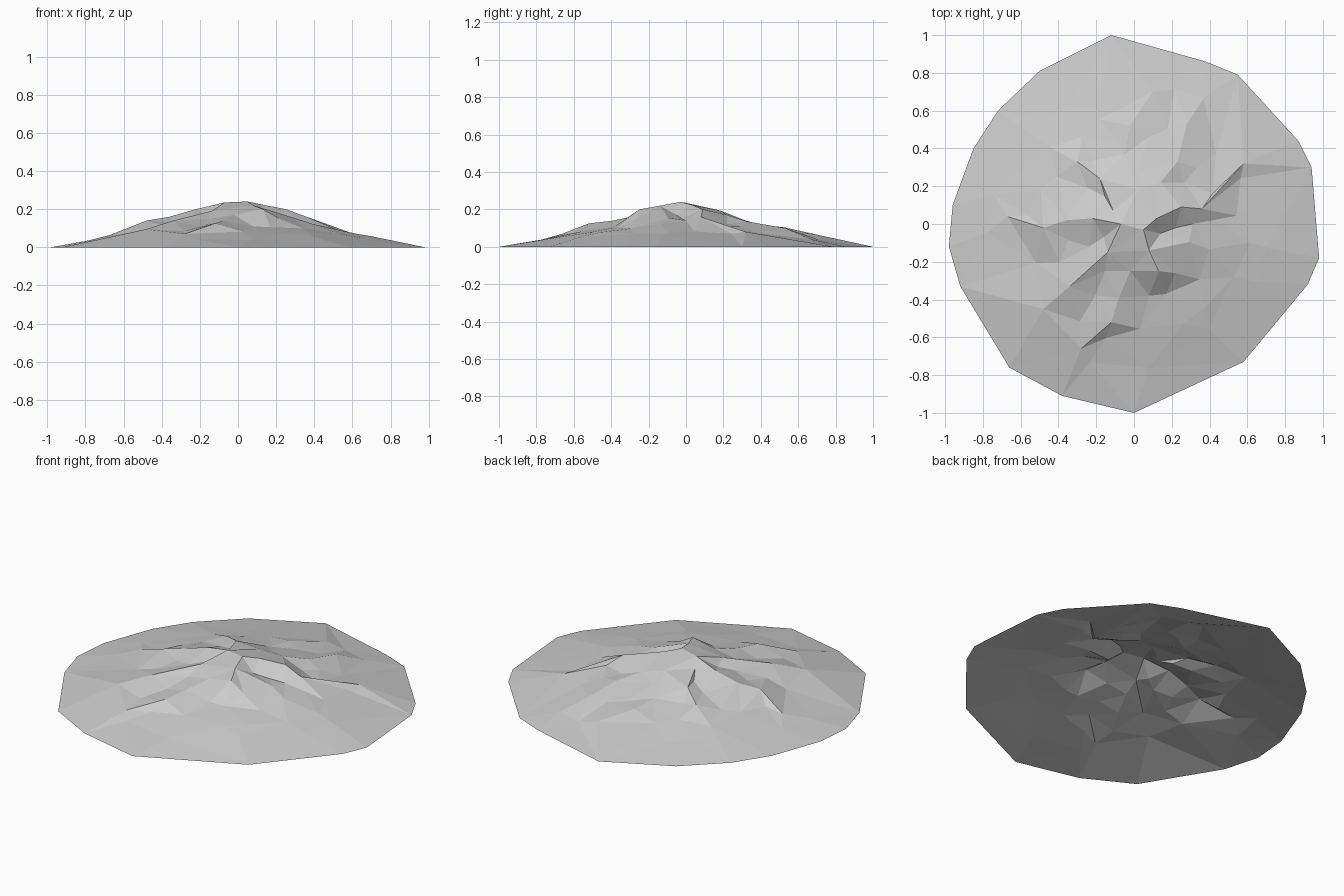
import bpy
import bmesh
import math
import random
from mathutils import Vector
from mathutils.geometry import delaunay_2d_cdt

random.seed(4)
default_cube = bpy.data.objects.get("Cube")
if default_cube:
    bpy.data.objects.remove(default_cube, do_unlink=True)

# Rim of the hill, seen from above (hundredths of a unit)
RIM = [(-12, 100), (38, 86), (55, 79), (87, 44), (94, 30), (98, -18), (92, -32),
       (58, -73), (0, -100), (-38, -91), (-66, -76), (-92, -33), (-98, -12),
       (-96, 10), (-85, 40), (-72, 60), (-50, 81)]

# Mean slope: (share of the way to the rim, height in hundredths)
SLOPE = [(0, 23), (.15, 19.5), (.27, 16), (.4, 12), (.55, 9), (.7, 6), (.85, 3), (1, 0)]

# Ridges and gullies as paths of (x, y, height) in hundredths
PATHS = {
    "east ridge": [(-7, 0, 23.5), (5, -3, 24), (12, 3, 22.5), (25, 9, 20), (36, 8, 16), (58, 32, 8)],
    "east gully": [(14, -5, 17), (22, -2, 15), (31, 0, 14)],
    "south ridge": [(5, -3, 24), (8, -14, 22), (13, -25, 20), (22, -26, 15)],
    "south gully": [(8, -38, 11), (17, -37, 10.5)],
    "shoulder": [(-2, -25, 17), (-8, -39, 14), (-12, -52, 12.5), (-28, -66, 7)],
    "south west ridge": [(-7, 0, 23.5), (-14, -15, 19), (-34, -33, 14), (-48, -45, 9.5)],
    "west ridge": [(-7, 0, 23.5), (-22, 3, 20), (-36, 2, 16), (-48, -2, 14), (-67, 4, 6.5)],
    "west notch": [(-16, -7, 17), (-24, -12, 15)],
    "north ridge": [(5, -3, 24), (2, 18, 19.5), (-5, 37, 12), (-2, 52, 10.5), (10, 70, 6.5)],
    "north east ridge": [(14, 22, 17), (23, 33, 13.5), (28, 53, 10)],
    "north west ridge": [(-11, 7, 20), (-18, 24, 17), (-30, 33, 13)],
}


def rim_radius(angle):
    """Distance from the centre to the rim in a given direction."""
    d = Vector((math.cos(angle), math.sin(angle)))
    for i, a in enumerate(RIM):
        a, b = Vector(a) / 100, Vector(RIM[(i + 1) % len(RIM)]) / 100
        edge = b - a
        cross = d.x * edge.y - d.y * edge.x
        if abs(cross) < 1e-6:
            continue
        t = (a.x * edge.y - a.y * edge.x) / cross
        s = (a.x * d.y - a.y * d.x) / cross
        if t > 0 and -1e-6 <= s <= 1 + 1e-6:
            return t
    return 1


def slope_height(p):
    """Mean height of the hill at a point."""
    share = min(p.length / rim_radius(math.atan2(p.y, p.x)), 1)
    for (a, low), (b, high) in zip(SLOPE, SLOPE[1:]):
        if share <= b:
            return (low + (high - low) * (share - a) / (b - a)) / 100
    return 0


points, heights, creases = [], [], []


def add_point(p, z):
    """Add a point, or reuse the one already there."""
    for i, q in enumerate(points):
        if (p - q).length < .01:
            return i
    points.append(p)
    heights.append(z)
    return len(points) - 1


# Rim, then ridge and gully paths
for corner in RIM:
    add_point(Vector(corner) / 100, 0)
for path in PATHS.values():
    ids = [add_point(Vector((x, y)) / 100, z / 100) for x, y, z in path]
    creases += list(zip(ids, ids[1:]))

# Loose rings of rough ground between the paths
for share, count in ((.2, 9), (.33, 14), (.47, 18), (.61, 19), (.76, 13)):
    turn = random.random()
    for i in range(count):
        angle = (i + turn + random.uniform(-.3, .3)) * math.tau / count
        radius = rim_radius(angle) * (share + random.uniform(-.05, .05))
        p = Vector((math.cos(angle), math.sin(angle))) * radius
        if min((p - q).length for q in points) > .075:
            rough = random.uniform(-.011, .011) * (1.1 - share)
            add_point(p, slope_height(p) + rough)

# Join everything into one open faceted shell
flat, _, faces, origins, _, _ = delaunay_2d_cdt(points, creases, [], 0, 1e-5)
bm = bmesh.new()
verts = []
for p, origin in zip(flat, origins):
    z = heights[origin[0]] if origin else slope_height(p)
    verts.append(bm.verts.new((p.x, p.y, z)))
for face in faces:
    bm.faces.new([verts[i] for i in face])
for face in bm.faces:
    face.normal_update()
    if face.normal.z < 0:
        face.normal_flip()
    face.smooth = False

mesh = bpy.data.meshes.new("rocky_hill")
bm.to_mesh(mesh)
bm.free()
hill = bpy.data.objects.new("rocky_hill", mesh)
bpy.context.collection.objects.link(hill)

# Plain grey stone
stone = bpy.data.materials.new("grey_stone")
stone.use_nodes = True
colour = (.6, .6, .6, 1)
stone.diffuse_color = colour
stone.node_tree.nodes["Principled BSDF"].inputs["Base Color"].default_value = colour
mesh.materials.append(stone)
